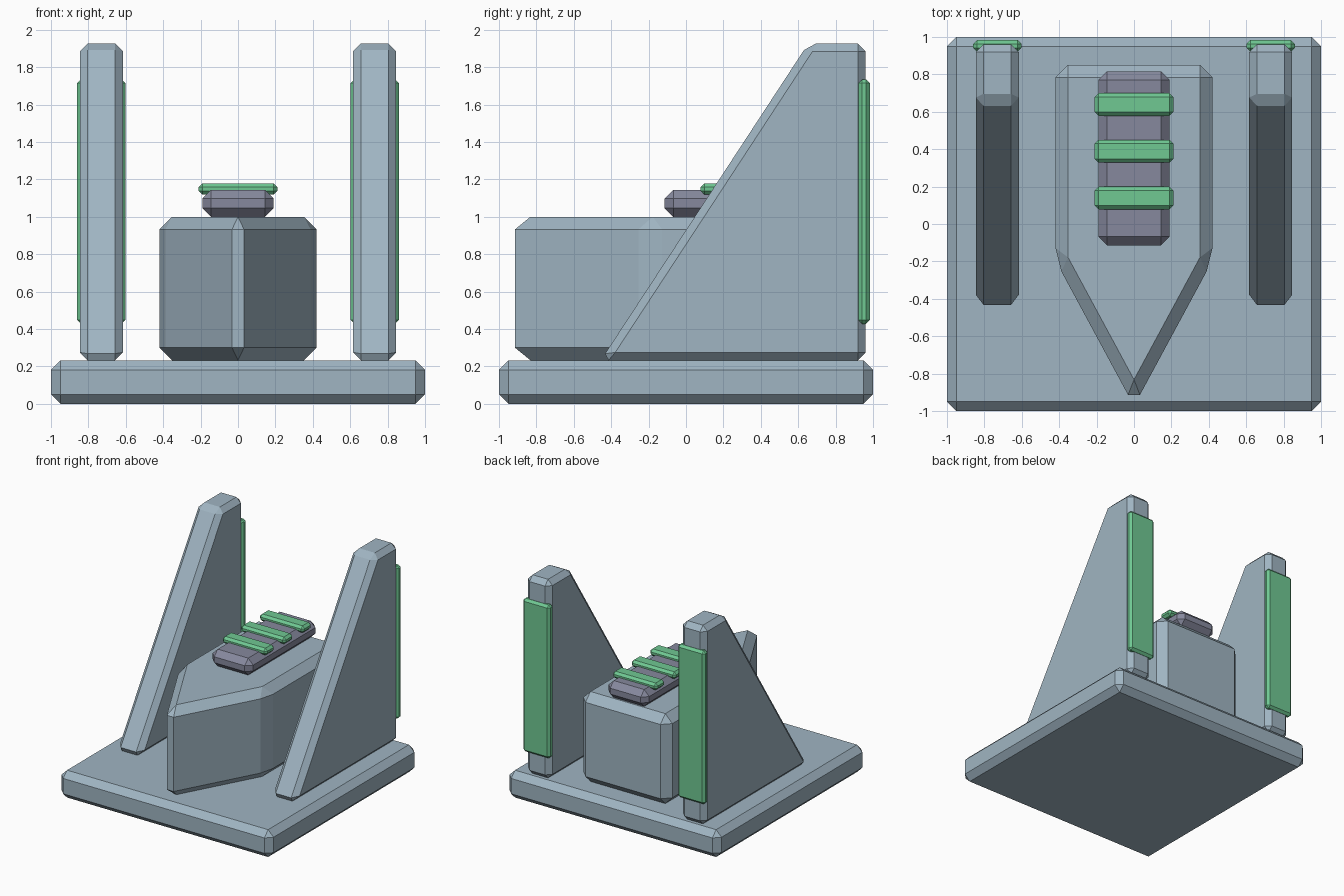
import bpy, bmesh
from mathutils import Vector

if "Cube" in bpy.data.objects:
    bpy.data.objects.remove(bpy.data.objects["Cube"])


def material(name, rgb):
    m = bpy.data.materials.new(name)
    m.diffuse_color = (*rgb, 1.0)
    m.use_nodes = True
    m.node_tree.nodes["Principled BSDF"].inputs["Base Color"].default_value = m.diffuse_color
    return m


STEEL = material("pale steel blue", (0.35, 0.46, 0.54))
GREEN = material("soft green", (0.16, 0.58, 0.29))
VIOLET = material("violet grey", (0.24, 0.25, 0.34))


def prism(name, outline, extrude, bevel, mat):
    """Extrude a planar outline along a vector, then chamfer every edge."""
    bm = bmesh.new()
    face = bm.faces.new([bm.verts.new(p) for p in outline])
    ext = bmesh.ops.extrude_face_region(bm, geom=[face], use_keep_orig=True)
    moved = [g for g in ext["geom"] if isinstance(g, bmesh.types.BMVert)]
    bmesh.ops.translate(bm, verts=moved, vec=Vector(extrude))
    bmesh.ops.recalc_face_normals(bm, faces=bm.faces[:])
    bmesh.ops.bevel(bm, geom=bm.edges[:], offset=bevel, offset_type='OFFSET',
                    segments=1, profile=0.5, affect='EDGES', clamp_overlap=True)
    bmesh.ops.recalc_face_normals(bm, faces=bm.faces[:])
    me = bpy.data.meshes.new(name)
    bm.to_mesh(me)
    bm.free()
    me.materials.append(mat)
    ob = bpy.data.objects.new(name, me)
    bpy.context.collection.objects.link(ob)
    return ob


def box(name, x, y, z, bevel, mat):
    corners = [(x[0], y[0], z[0]), (x[1], y[0], z[0]),
               (x[1], y[1], z[0]), (x[0], y[1], z[0])]
    return prism(name, corners, (0, 0, z[1] - z[0]), bevel, mat)


FLOOR = 0.233

# Square base slab
box("base_slab", (-1, 1), (-1, 1), (0, FLOOR), 0.051, STEEL)

# Central hull with a pointed front
hull = [(-0.42, 0.85), (-0.42, -0.195), (0, -0.973), (0.42, -0.195), (0.42, 0.85)]
prism("central_hull", [(x, y, FLOOR) for x, y in hull],
      (0, 0, 1.0 - FLOOR), 0.067, STEEL)

# Deck block with three cross bars
box("deck_block", (-0.191, 0.191), (-0.115, 0.816), (1.0, 1.144), 0.047, VIOLET)
for i in range(3):
    y = 0.139 + 0.25 * i
    box(f"cross_bar_{i + 1}", (-0.21, 0.21), (y - 0.061, y + 0.061),
        (1.118, 1.178), 0.02, GREEN)

# Sloped side fins with a plate on each back edge
fin = [(-0.456, FLOOR), (0.961, FLOOR), (0.961, 1.927), (0.654, 1.927)]
for side, cx in (("left", -0.731), ("right", 0.731)):
    prism(f"{side}_fin", [(cx - 0.115, y, z) for y, z in fin],
          (0.23, 0, 0), 0.042, STEEL)
    box(f"{side}_back_plate", (cx - 0.129, cx + 0.129), (0.922, 0.983),
        (0.428, 1.735), 0.02, GREEN)
